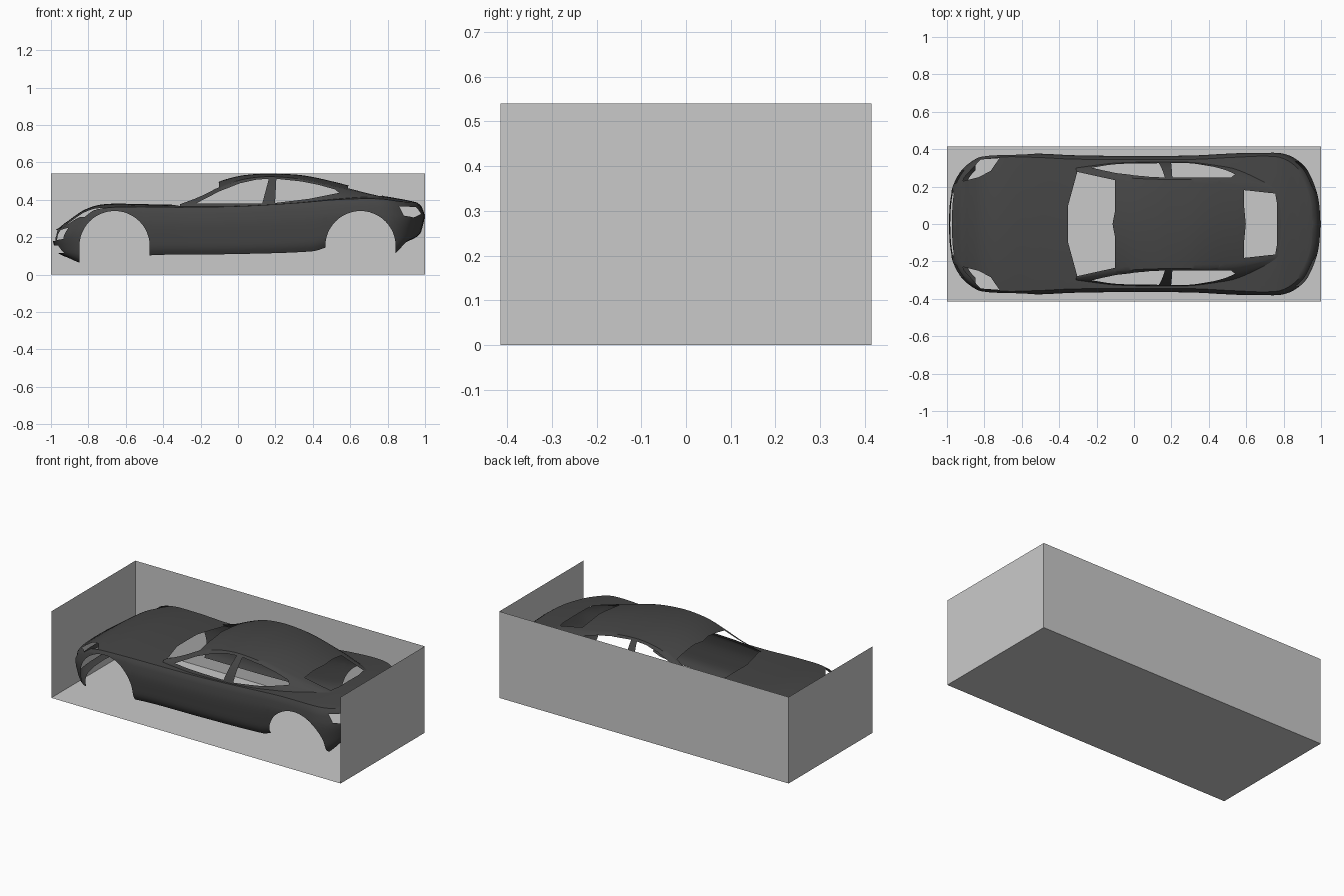
import bpy, bmesh, math
from mathutils import Vector

if "Cube" in bpy.data.objects:
    bpy.data.objects.remove(bpy.data.objects["Cube"])


def material(name, rgb):
    m = bpy.data.materials.new(name)
    m.diffuse_color = (*rgb, 1)
    m.use_nodes = True
    m.node_tree.nodes["Principled BSDF"].inputs["Base Color"].default_value = m.diffuse_color
    return m


DARK = material("dark grey paint", (0.06, 0.06, 0.06))
GREY = material("backdrop grey", (0.59, 0.59, 0.59))


def curve(pts, x):
    """Smooth interpolation through (x, value) points."""
    x = min(max(x, pts[0][0]), pts[-1][0])
    n = len(pts)
    k = next(i for i in range(n - 1) if x <= pts[i + 1][0])

    def slope(i):
        a, b = pts[max(i - 1, 0)], pts[min(i + 1, n - 1)]
        return (b[1] - a[1]) / (b[0] - a[0])
    (x0, y0), (x1, y1) = pts[k], pts[k + 1]
    h = x1 - x0
    t = (x - x0) / h
    return ((2*t**3 - 3*t**2 + 1) * y0 + (t**3 - 2*t*t + t) * h * slope(k)
            + (3*t*t - 2*t**3) * y1 + (t**3 - t*t) * h * slope(k + 1))


def grid(bm, columns):
    rows = [[bm.verts.new(p) for p in c] for c in columns]
    for a, b in zip(rows, rows[1:]):
        for i in range(len(a) - 1):
            bm.faces.new((a[i], b[i], b[i + 1], a[i + 1]))


def cut(bm, poly, axes, keep=lambda c: True):
    """Cut a convex hole, given as a 2D polygon, through the faces picked by keep."""
    i, j = axes
    cx = sum(p[0] for p in poly) / len(poly)
    cy = sum(p[1] for p in poly) / len(poly)
    lo = [min(p[k] for p in poly) for k in (0, 1)]
    hi = [max(p[k] for p in poly) for k in (0, 1)]
    planes = []
    for a, b in zip(poly, poly[1:] + poly[:1]):
        co, no = Vector(), Vector()
        co[i], co[j] = a
        no[i], no[j] = b[1] - a[1], a[0] - b[0]
        if no[i] * (cx - a[0]) + no[j] * (cy - a[1]) > 0:
            no.negate()
        planes.append((co, no.normalized()))

    def near(f):
        return keep(f.calc_center_median()) and all(
            max(v.co[ax] for v in f.verts) > lo[k] and min(v.co[ax] for v in f.verts) < hi[k]
            for k, ax in enumerate(axes))
    for co, no in planes:
        fs = [f for f in bm.faces if near(f)]
        geom = fs + list({e for f in fs for e in f.edges}) + list({v for f in fs for v in f.verts})
        bmesh.ops.bisect_plane(bm, geom=geom, dist=1e-6, plane_co=co, plane_no=no)
    dead = []
    for f in bm.faces:
        c = f.calc_center_median()
        if keep(c) and all((c - co).dot(no) < 0 for co, no in planes):
            dead.append(f)
    bmesh.ops.delete(bm, geom=dead, context='FACES')


def finish(bm, name, mat, mirror=True):
    bmesh.ops.remove_doubles(bm, verts=bm.verts, dist=1e-5)
    bmesh.ops.recalc_face_normals(bm, faces=bm.faces)
    me = bpy.data.meshes.new(name)
    bm.to_mesh(me)
    bm.free()
    me.materials.append(mat)
    ob = bpy.data.objects.new(name, me)
    bpy.context.collection.objects.link(ob)
    if mirror:
        bpy.ops.object.select_all(action='DESELECT')
        ob.select_set(True)
        bpy.context.view_layer.objects.active = ob
        bpy.ops.object.shade_smooth_by_angle(angle=math.radians(35))
        mod = ob.modifiers.new("mirror", 'MIRROR')
        mod.use_axis = (False, True, False)
        mod.merge_threshold = 0.0005
    return ob


# Car body guide curves: plan outline, shoulder height, lower edge, top crown
OUTLINE = [(-.992, 0), (-.985, .12), (-.962, .22), (-.91, .30), (-.82, .36), (-.70, .379),
           (-.5, .376), (-.3, .367), (0, .364), (.3, .366), (.5, .376), (.7, .383),
           (.82, .37), (.91, .31), (.96, .22), (.988, .12), (.997, 0)]
SHOULDER = [(-1, .25), (-.93, .275), (-.83, .325), (-.72, .355), (-.55, .362), (-.3, .36),
            (0, .365), (.3, .382), (.55, .402), (.75, .405), (.9, .39), (1, .385)]
BOTTOM = [(-1, .10), (-.95, .085), (-.84, .06), (-.6, .09), (-.43, .105), (0, .11),
          (.4, .125), (.5, .15), (.7, .11), (.84, .10), (.95, .17), (1, .19)]
CROWN = [(-1, .04), (-.8, .025), (-.5, .015), (-.3, .015), (.3, .012), (.7, .015), (1, .022)]
INSET = [(0, .032), (.12, .014), (.35, .005), (.65, 0), (.85, .006), (.95, .012), (1, .02)]
PX = [(i, p[0]) for i, p in enumerate(OUTLINE)]
PY = [(i, p[1]) for i, p in enumerate(OUTLINE)]


def deck_z(x, y, w):
    return curve(SHOULDER, x) + curve(CROWN, x) * (w * w - y * y) / .13


# Lower body: sides and bumpers wrapped round the outline, then bonnet and boot deck
body = bmesh.new()
SUB, NV, ND = 8, 14, 12
count = (len(OUTLINE) - 1) * SUB
columns = []
for k in range(count + 1):
    u = k / SUB
    x, y = curve(PX, u), curve(PY, u)
    d = Vector((curve(PX, u + .01) - curve(PX, u - .01), curve(PY, u + .01) - curve(PY, u - .01))).normalized()
    z0, z1 = curve(BOTTOM, x), curve(SHOULDER, x)
    col = []
    for r in range(NV + 1):
        t = r / NV
        s = curve(INSET, t) * (1 + abs(d.y))
        px, py = x + d.y * s, max(y - d.x * s, 0)
        if k in (0, count):
            py = 0
        col.append((px, py, z0 + (z1 - z0) * t))
    w = py
    for r in range(1, ND + 1):
        yy = w * (1 - r / ND)
        col.append((px, yy, z1 + curve(CROWN, x) * (w * w - yy * yy) / .13))
    columns.append(col)
grid(body, columns)

# Wheel arches
for ax in (-.66, .655):
    arch = [(ax + .188 * math.cos(a * math.pi / 24), .152 + .188 * math.sin(a * math.pi / 24)) for a in range(25)]
    cut(body, arch + [(ax - .188, 0), (ax + .188, 0)], (0, 2), lambda c: c.y > .2)
# Cabin opening
cut(body, [(-.352, -.1), (-.352, .1), (-.30, .29), (-.1, .322), (.3, .327), (.55, .285), (.7, .215),
           (.765, .17), (.765, -.1)], (0, 1), lambda c: c.z > .34)
# Headlight openings
cut(body, [(-.93, .225), (-.83, .25), (-.765, .285), (-.72, .352), (-.82, .345)], (0, 1), lambda c: c.z > .265)
# Grille, lower intake and corner intakes
cut(body, [(-.1, .18), (-.1, .238), (.16, .238), (.19, .21), (.16, .18)], (1, 2), lambda c: c.x < -.85)
cut(body, [(.205, .185), (.22, .238), (.29, .25), (.27, .19)], (1, 2), lambda c: c.x < -.85)
cut(body, [(-.1, .115), (-.1, .155), (.2, .155), (.24, .115)], (1, 2), lambda c: c.x < -.85)
# Tail light openings
cut(body, [(.16, .325), (.2, .36), (.335, .365), (.33, .315), (.27, .305)], (1, 2), lambda c: c.x > .85)
finish(body, "car_body", DARK)

# Roof and pillars
BASE = [(-.31, .30), (-.2, .315), (-.1, .326), (.1, .332), (.3, .33), (.45, .312), (.55, .292), (.7, .225), (.79, .175)]
EDGE_Y = [(-.31, .288), (-.2, .27), (-.07, .25), (.1, .24), (.4, .235), (.55, .225), (.7, .195), (.79, .165)]
EDGE_Z = [(-.31, .375), (-.2, .415), (-.1, .463), (0, .502), (.1, .52), (.2, .523), (.35, .508), (.55, .463),
          (.7, .43), (.79, .412)]
MID_Z = [(-.31, .395), (-.2, .45), (-.1, .497), (0, .526), (.1, .538), (.18, .54), (.35, .53), (.55, .487),
         (.7, .443), (.79, .417)]
roof = bmesh.new()
columns = []
for k in range(67):
    x = -.31 + 1.1 * k / 66
    wb, we, ze, zm = (curve(c, x) for c in (BASE, EDGE_Y, EDGE_Z, MID_Z))
    zb = min(deck_z(x, wb, .35) - .001, ze - .002)
    col = []
    for r in range(9):
        t = r / 8
        col.append((x, wb + (we - wb) * t + .012 * math.sin(math.pi * t) * min(1, (ze - zb) / .1), zb + (ze - zb) * t))
    for r in range(1, 13):
        y = we * (1 - r / 12)
        col.append((x, y, ze + (zm - ze) * (1 - (y / we) ** 2)))
    columns.append(col)
grid(roof, columns)
# Windscreen and rear window openings
cut(roof, [(-.4, -.1), (-.4, .3), (-.3, .278), (-.07, .235), (-.09, .13), (-.102, 0), (-.102, -.1)], (0, 1))
cut(roof, [(.588, -.1), (.588, .1), (.58, .182), (.755, .163), (.77, .08), (.77, -.1)], (0, 1))
# Side windows, leaving the centre pillar between them
side = lambda c: c.y > .2
cut(roof, [(-.225, .38), (.13, .381), (.165, .512), (.1, .508), (.01, .488), (-.1, .445)], (0, 2), side)
cut(roof, [(.198, .383), (.38, .405), (.54, .437), (.52, .455), (.43, .48), (.34, .498), (.205, .512)], (0, 2), side)
finish(roof, "roof_and_pillars", DARK)


# Floor and backdrop walls
def panel(name, corners):
    bm = bmesh.new()
    bm.faces.new([bm.verts.new(c) for c in corners])
    finish(bm, name, GREY, mirror=False)


W, H = .415, .54
panel("floor_panel", [(-1, -W, 0), (1, -W, 0), (1, W, 0), (-1, W, 0)])
panel("back_panel", [(-1, W, 0), (1, W, 0), (1, W, H), (-1, W, H)])
for sx, label in ((-1, "left"), (1, "right")):
    panel(label + "_panel", [(sx, -W, 0), (sx, W, 0), (sx, W, H), (sx, -W, H)])
